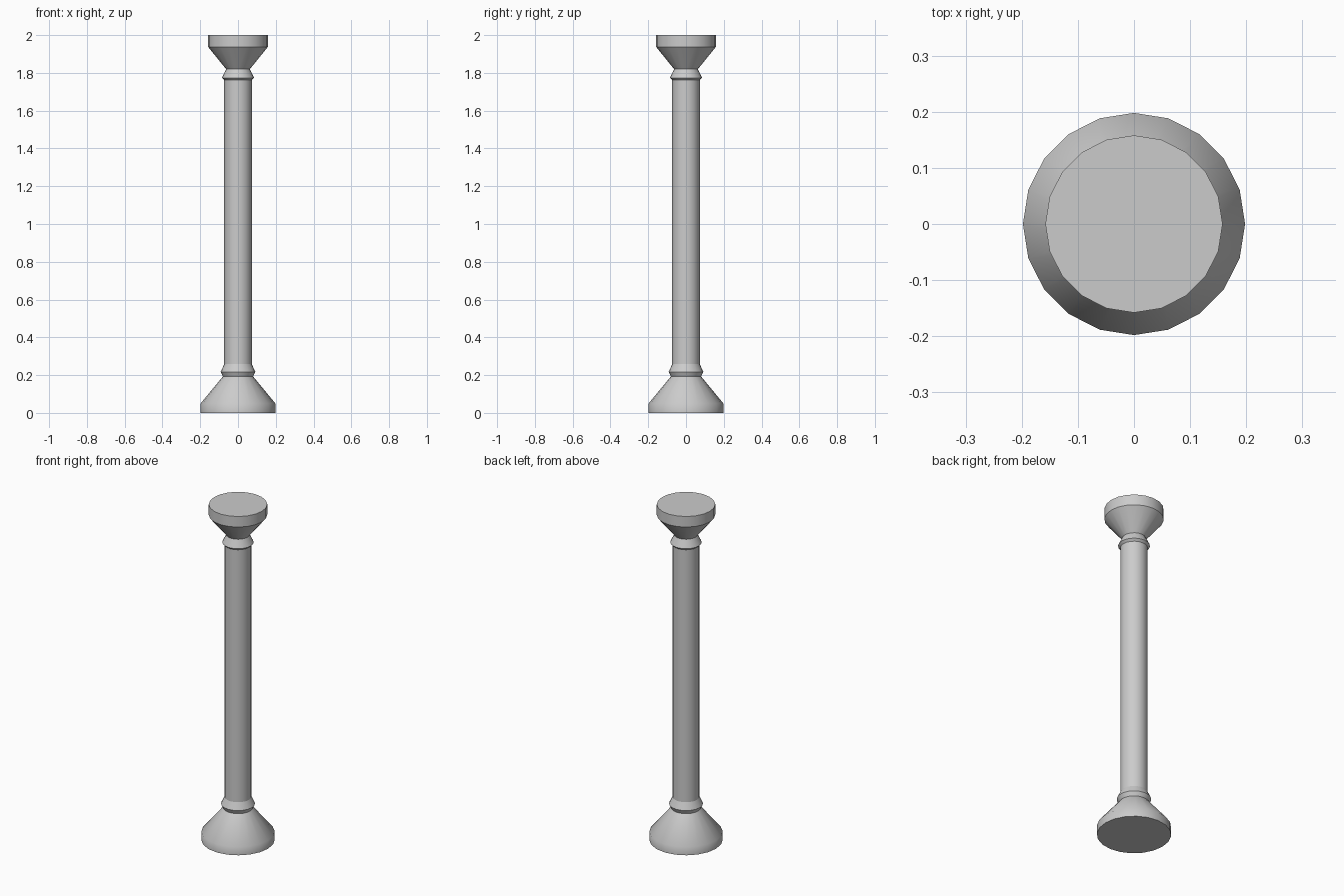
import bpy, bmesh, math

if "Cube" in bpy.data.objects:
    bpy.data.objects.remove(bpy.data.objects["Cube"])

SIDES = 20

def lathe(name, profile, smooth_deg, cap_bottom=False, cap_top=False):
    """Revolve a (radius, z) profile around the z axis."""
    bm = bmesh.new()
    rings = []
    for r, z in profile:
        rings.append([bm.verts.new((r * math.cos(2 * math.pi * i / SIDES),
                                    r * math.sin(2 * math.pi * i / SIDES), z))
                      for i in range(SIDES)])
    for low, high in zip(rings, rings[1:]):
        for i in range(SIDES):
            j = (i + 1) % SIDES
            bm.faces.new((low[i], low[j], high[j], high[i]))
    if cap_bottom:
        bm.faces.new(rings[0][::-1])
    if cap_top:
        bm.faces.new(rings[-1])
    mesh = bpy.data.meshes.new(name)
    bm.to_mesh(mesh)
    bm.free()
    ob = bpy.data.objects.new(name, mesh)
    bpy.context.collection.objects.link(ob)
    bpy.ops.object.select_all(action='DESELECT')
    ob.select_set(True)
    bpy.context.view_layer.objects.active = ob
    bpy.ops.object.shade_smooth_by_angle(angle=math.radians(smooth_deg))
    return ob

# Flared foot, softly blended at the rim
lathe("base", [(0.198, 0), (0.198, 0.05), (0.08, 0.193)], 60, cap_bottom=True)

# Collar above the foot
lathe("lower_ring", [(0.08, 0.193), (0.092, 0.217), (0.073, 0.258)], 30)

# Plain column
lathe("shaft", [(0.073, 0.258), (0.073, 1.762)], 30)

# Collar below the capital
lathe("upper_ring", [(0.073, 1.762), (0.085, 1.774), (0.063, 1.82)], 30)

# Flared capital with a crisp flat-topped rim
lathe("capital", [(0.063, 1.82), (0.158, 1.937), (0.158, 2.0)], 30, cap_top=True)
